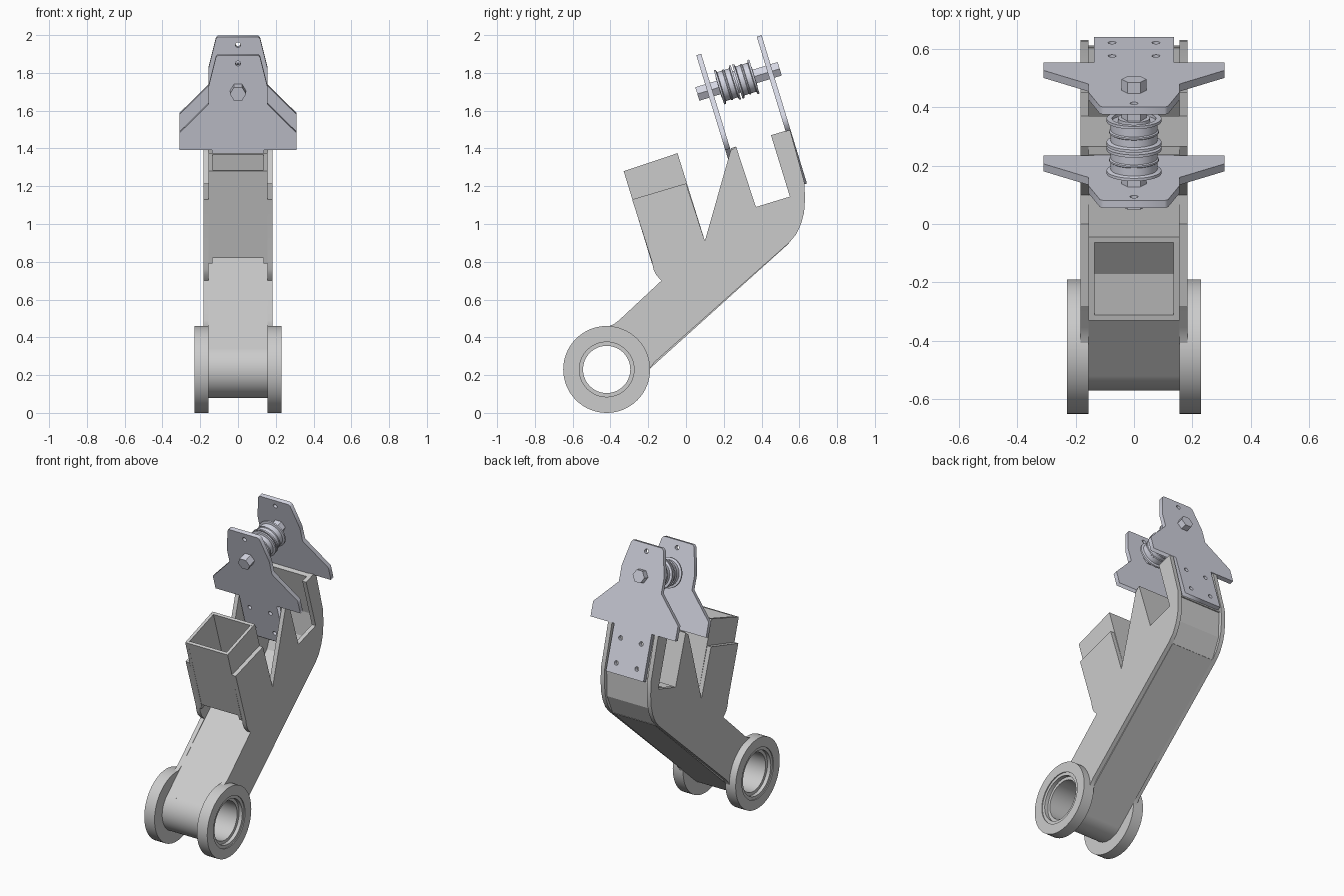
import bpy, bmesh
from math import radians, cos, sin, pi
from mathutils import Matrix, Vector

if "Cube" in bpy.data.objects:
    bpy.data.objects.remove(bpy.data.objects["Cube"])

steel = bpy.data.materials.new("pale_steel")
steel.diffuse_color = (0.66, 0.67, 0.76, 1)
steel.use_nodes = True
steel.node_tree.nodes["Principled BSDF"].inputs["Base Color"].default_value = steel.diffuse_color
TILT = radians(17)


def finish(name, bm, mat=None, mirror=False, smooth=False):
    bmesh.ops.recalc_face_normals(bm, faces=bm.faces)
    me = bpy.data.meshes.new(name)
    bm.to_mesh(me)
    bm.free()
    ob = bpy.data.objects.new(name, me)
    bpy.context.collection.objects.link(ob)
    if mat:
        me.materials.append(mat)
    if mirror:
        ob.modifiers.new("mirror", 'MIRROR')
    if smooth:
        bpy.ops.object.select_all(action='DESELECT')
        ob.select_set(True)
        bpy.context.view_layer.objects.active = ob
        bpy.ops.object.shade_smooth_by_angle(angle=radians(30))
    return ob


def prism(name, pts, x0, x1, mirror=False, smooth=False):
    """Extrude a (y, z) profile from x0 to x1."""
    bm = bmesh.new()
    face = bm.faces.new([bm.verts.new((x0, y, z)) for y, z in pts])
    ext = bmesh.ops.extrude_face_region(bm, geom=[face])
    moved = [g for g in ext['geom'] if isinstance(g, bmesh.types.BMVert)]
    bmesh.ops.translate(bm, verts=moved, vec=(x1 - x0, 0, 0))
    return finish(name, bm, mirror=mirror, smooth=smooth)


def wall(name, p, q, t, half=0.155):
    """Cross wall from p to q, thickened to the left of the direction p -> q."""
    p, q = Vector(p), Vector(q)
    d = (q - p).normalized()
    n = Vector((-d.y, d.x)) * t
    return prism(name, [p, q, q + n, p + n], -half, half)


def lathe(name, prof, segs, mat4, mat=None, mirror=False, closed=False, smooth=True):
    """Revolve an (r, t) profile about local z."""
    bm = bmesh.new()
    rings = [[bm.verts.new((r * cos(2 * pi * i / segs), r * sin(2 * pi * i / segs), t))
              for i in range(segs)] for r, t in prof]
    n = len(rings)
    for k in range(n if closed else n - 1):
        a, b = rings[k], rings[(k + 1) % n]
        for i in range(segs):
            j = (i + 1) % segs
            bm.faces.new((a[i], a[j], b[j], b[i]))
    bmesh.ops.remove_doubles(bm, verts=bm.verts, dist=1e-5)
    bm.transform(mat4)
    return finish(name, bm, mat, mirror, smooth)


# Pivot rings and the tube joining them
PY, PZ = -0.42, 0.23
pivot = Matrix.Translation((0, PY, PZ)) @ Matrix.Rotation(pi / 2, 4, 'Y')
lathe("pivot_ring", [(.23, .155), (.23, .23), (.165, .23), (.165, .224), (.145, .224),
                     (.145, .2), (.125, .2), (.125, .155)], 64, pivot, mirror=True, closed=True)
lathe("pivot_tube", [(.15, -.155), (.15, .155), (.125, .155), (.125, -.155)], 64, pivot, closed=True)

# Side plates with socket, front prong and curved rear prong
side = [(-.42, .455), (-.385, .468), (-.355, .49), (-.13, .70), (-.158, .73), (-.172, .76),
        (-.18, .80), (-.285, 1.13), (0, 1.215), (.10, .91), (.235, 1.385), (.265, 1.41),
        (.37, 1.09), (.55, 1.145), (.45, 1.47), (.55, 1.5), (.627, 1.22), (.63, 1.13),
        (.625, 1.06), (.609, 1.0), (.583, .945), (.545, .90), (-.165, .27), (-.188, .24),
        (-.20, .19), (-.225, .23), (-.28, .37), (-.36, .415)]
prism("side_plate", side, .155, .183, mirror=True, smooth=True)

# Upper and lower skins of the arm, tangent to the pivot tube
ang = radians(42)
d, n = Vector((cos(ang), sin(ang))), Vector((-sin(ang), cos(ang)))
c = Vector((PY, PZ))
wall("arm_top_skin", c + n * .15, c + n * .15 + d * .84, -.025)
wall("arm_bottom_skin", c - n * .15, c - n * .15 + d * 1.165, .025)
wall("rear_lower_skin", (.545, .90), (.603, 1.03), .025)
wall("rear_upper_skin", (.603, 1.03), (.607, 1.23), .025)

# Open square socket
prism("socket_side_wall", [(-.33, 1.28), (-.045, 1.375), (.10, .91), (-.18, .79)], .135, .155, mirror=True)
wall("socket_front_wall", (-.33, 1.28), (-.187, .82), .02)
wall("socket_rear_wall", (-.045, 1.375), (.10, .91), -.02)

# Mounting walls behind the bracket plates
wall("front_mount_wall", (.265, 1.41), (.37, 1.09), -.03)
wall("rear_mount_wall", (.527, 1.49), (.612, 1.2), -.03)


# Winged bracket plates with bolt holes
def bracket(name, y, z):
    cu = bpy.data.curves.new(name, 'CURVE')
    cu.dimensions, cu.fill_mode, cu.extrude = '2D', 'BOTH', 0.0135
    half = [(.105, 0), (.117, -.012), (.155, -.17), (.155, -.27), (.31, -.43),
            (.31, -.525), (.137, -.525), (.137, -.82)]
    loops = [half + [(-a, b) for a, b in reversed(half)]]
    for hx, hy in [(0, -.045), (-.075, -.6), (.075, -.6), (-.075, -.755), (.075, -.755)]:
        loops.append([(hx + .014 * cos(i * pi / 8), hy + .014 * sin(i * pi / 8)) for i in range(16)])
    for loop in loops:
        sp = cu.splines.new('POLY')
        sp.points.add(len(loop) - 1)
        sp.use_cyclic_u = True
        for pt, (a, b) in zip(sp.points, loop):
            pt.co = (a, b, 0, 1)
    ob = bpy.data.objects.new(name, cu)
    bpy.context.collection.objects.link(ob)
    cu.materials.append(steel)
    ob.location = (0, y, z)
    ob.rotation_euler.x = pi / 2 + TILT
    bpy.ops.object.select_all(action='DESELECT')
    ob.select_set(True)
    bpy.context.view_layer.objects.active = ob
    bpy.ops.object.convert(target='MESH')


bracket("front_bracket_plate", .0675, 1.897)
bracket("rear_bracket_plate", .3875, 1.995)

# Hex shaft through both plates
axis = Matrix.Rotation(TILT - pi / 2, 4, 'X')
shaft = Matrix.Translation((0, .278, 1.755)) @ axis
lathe("hex_shaft", [(0, -.228), (.043, -.228), (.043, .228), (0, .228)], 6, shaft, steel, smooth=False)

# Double pulley: two flanged drums side by side
roller = Matrix.Translation((0, .268, 1.752)) @ axis
drum = [(.035, .004), (.094, .004), (.094, .014), (.08, .018), (.08, .044), (.085, .047),
        (.085, .053), (.08, .056), (.08, .084), (.094, .088), (.094, .098), (.075, .098),
        (.075, .088), (.055, .088), (.055, .1), (.035, .1)]
lathe("rear_pulley", drum, 48, roller, steel, closed=True)
lathe("front_pulley", [(r, -t) for r, t in drum], 48, roller, steel, closed=True)
lathe("pulley_spacer", [(.06, -.005), (.06, .005)], 32, roller, steel)
